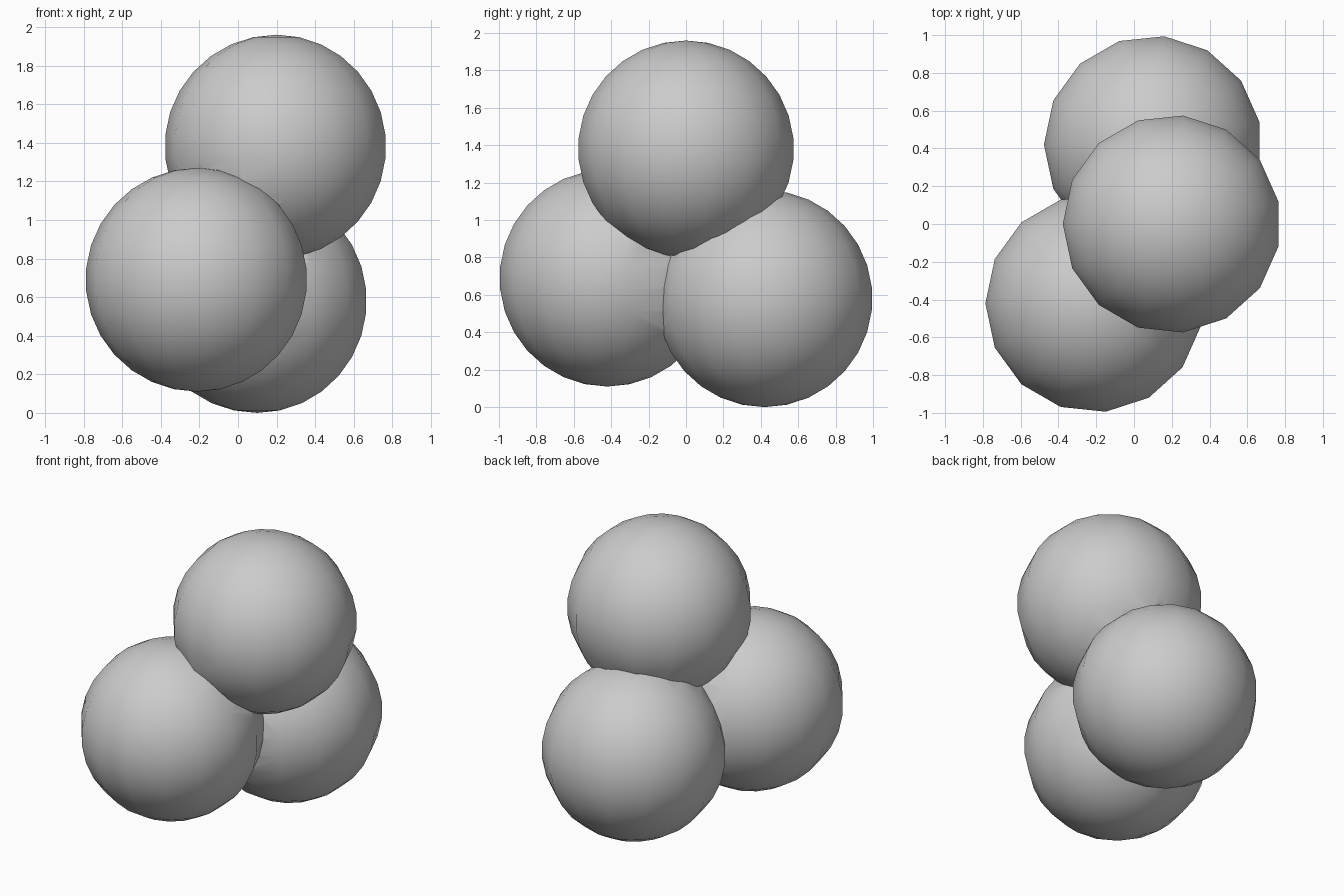
import bpy
from math import radians

cube = bpy.data.objects.get("Cube")
if cube:
    bpy.data.objects.remove(cube, do_unlink=True)

RADIUS = 0.58


def ball(name, centre):
    bpy.ops.mesh.primitive_uv_sphere_add(segments=15, ring_count=15, radius=RADIUS, location=centre)
    obj = bpy.context.object
    obj.name = name
    # Turn a meridian vertex onto the +x axis
    lowest = max(obj.data.vertices, key=lambda v: v.co.x)
    obj.rotation_euler.z = -lowest.co.to_2d().angle_signed((1, 0)) * -1 if abs(lowest.co.y) > 1e-4 else 0
    return obj


# Three balls leaning on each other
cluster = ball("ball_cluster", (0.20, 0, 1.38))
front_ball = ball("front_ball", (-0.21, -0.42, 0.69))
back_ball = ball("back_ball", (0.10, 0.42, 0.58))

# Fuse them into one closed surface
bpy.context.view_layer.objects.active = cluster
for other in (front_ball, back_ball):
    union = cluster.modifiers.new("union", "BOOLEAN")
    union.operation = "UNION"
    union.solver = "EXACT"
    union.object = other
    bpy.ops.object.modifier_apply(modifier=union.name)
    bpy.data.objects.remove(other, do_unlink=True)

# Smooth balls with sharp seams where they meet
bpy.ops.object.select_all(action="DESELECT")
cluster.select_set(True)
bpy.ops.object.shade_smooth_by_angle(angle=radians(35))
